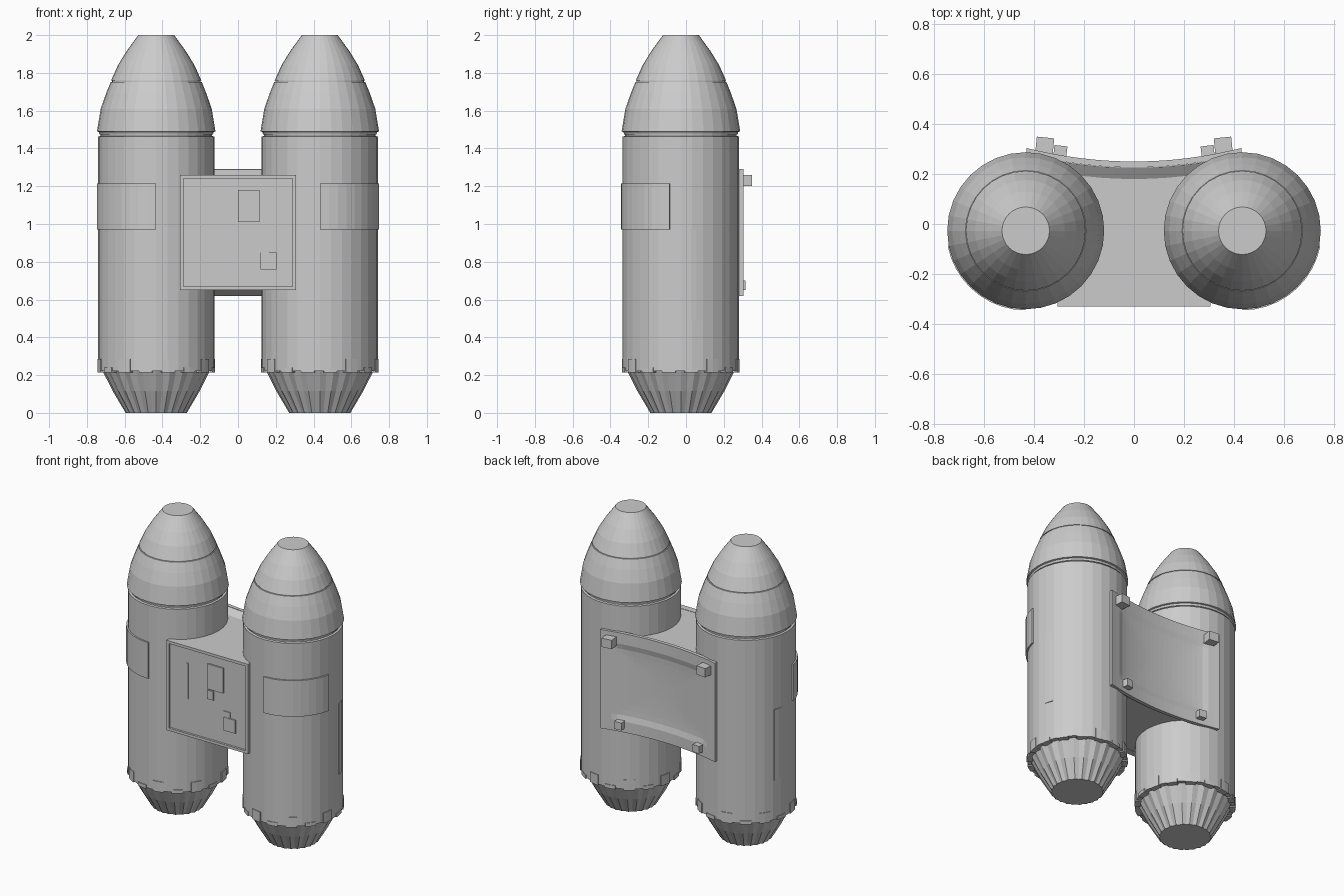
import bpy, bmesh
from math import sin, cos, pi, radians, atan, sqrt

if "Cube" in bpy.data.objects:
    bpy.data.objects.remove(bpy.data.objects["Cube"])

CX, CY, R = 0.433, -0.027, 0.308      # tank axis and radius


def finish(name, bm, smooth=None):
    bmesh.ops.recalc_face_normals(bm, faces=bm.faces)
    me = bpy.data.meshes.new(name)
    bm.to_mesh(me)
    bm.free()
    ob = bpy.data.objects.new(name, me)
    bpy.context.collection.objects.link(ob)
    if smooth:
        bpy.context.view_layer.objects.active = ob
        ob.select_set(True)
        bpy.ops.object.shade_smooth_by_angle(angle=radians(smooth))
        ob.select_set(False)
    return ob


def loft(name, rings, closed=True, smooth=None):
    """Skin a list of equal closed rings and cap both ends."""
    bm = bmesh.new()
    vs = [[bm.verts.new(p) for p in r] for r in rings]
    n = len(vs[0])
    for a, b in zip(vs, vs[1:]):
        for i in range(n):
            j = (i + 1) % n
            bm.faces.new((a[i], a[j], b[j], b[i]))
    bm.faces.new(vs[0])
    bm.faces.new(vs[-1])
    return finish(name, bm, smooth)


def lathe(name, side, profile, n=32, flute=0.0):
    rings = []
    for r, z in profile:
        rings.append([(side * CX + (r - flute * (i % 2)) * cos(2 * pi * i / n),
                       CY + (r - flute * (i % 2)) * sin(2 * pi * i / n), z) for i in range(n)])
    return loft(name, rings)


def arc_plate(name, side, a0, a1, z0, z1, r0, r1, n):
    """Curved plate on a tank; angles are for the right-hand tank."""
    rings = []
    for i in range(n + 1):
        a = radians(a0 + (a1 - a0) * i / n)
        rings.append([(side * (CX + r * cos(a)), CY + r * sin(a), z)
                      for r, z in ((r0, z0), (r1, z0), (r1, z1), (r0, z1))])
    return loft(name, rings)


def box(name, x0, x1, y0, y1, z0, z1, rot=0.0):
    bm = bmesh.new()
    bmesh.ops.create_cube(bm, size=1)
    bmesh.ops.scale(bm, vec=(x1 - x0, y1 - y0, z1 - z0), verts=bm.verts)
    ob = finish(name, bm)
    ob.location = ((x0 + x1) / 2, (y0 + y1) / 2, (z0 + z1) / 2)
    ob.rotation_euler.z = rot
    return ob


# Twin tanks
for s, tag in ((-1, "left"), (1, "right")):
    lathe(tag + "_tank_body", s, [(0.27, 0.222), (R, 0.222), (R, 1.463), (0.295, 1.466), (0.295, 1.49)])
    lathe(tag + "_nose_cone", s, [
        (0.29, 1.472), (0.30, 1.474), (0.304, 1.487), (0.314, 1.49), (0.294, 1.61), (0.266, 1.69),
        (0.241, 1.752), (0.235, 1.753), (0.235, 1.759), (0.239, 1.76), (0.203, 1.84), (0.157, 1.915), (0.095, 2.0)])
    lathe(tag + "_nozzle", s, [(0.162, 0.0), (0.23, 0.115), (0.285, 0.224)], n=48, flute=0.008)
    # clips around the lower rim
    for k in range(16):
        a = k * 22.5 + 4
        arc_plate(tag + "_rim_clip", s, a, a + 13, 0.215, 0.285 if k % 2 else 0.24, 0.27, R + 0.004, 2)
    # wrap-around label plate and slim side strip
    arc_plate(tag + "_side_patch", s, -90, -11, 0.97, 1.215, 0.29, 0.318, 9)
    arc_plate(tag + "_side_strip", s, 10, 21, 0.49, 0.97, 0.29, 0.311, 2)


def back_y(x):
    return 0.25 + 0.054 * (x / 0.43) ** 2


# Connecting body with flared back edges
loft("connector_body", [[(x, y, z) for y, z in (
    (-0.3, 0.652), (back_y(x) - 0.07, 0.652), (back_y(x) - 0.025, 0.622),
    (back_y(x) - 0.025, 1.288), (back_y(x) - 0.07, 1.258), (-0.3, 1.258))]
    for x in [-0.38 + 0.76 * i / 12 for i in range(13)]], smooth=30)


# Curved back plate with a shallow stepped dish
def dish(x, z):
    d = max(abs(x) / 0.34, abs(z - 0.955) / 0.25)
    if d >= 1:
        return 0.0
    return 0.005 + 0.010 * sqrt(1 - d * d)


NX, NZ = 24, 18
bm = bmesh.new()
front, rear = [], []
for i in range(NX + 1):
    x = -0.43 + 0.86 * i / NX
    zs = [0.62 + 0.67 * k / NZ for k in range(NZ + 1)]
    rear.append([bm.verts.new((x, back_y(x) - dish(x, z), z)) for z in zs])
    front.append([bm.verts.new((x, back_y(x) - 0.024, z)) for z in zs])
for g in (front, rear):
    for i in range(NX):
        for k in range(NZ):
            bm.faces.new((g[i][k], g[i + 1][k], g[i + 1][k + 1], g[i][k + 1]))
for i in range(NX):
    for k in (0, NZ):
        bm.faces.new((front[i][k], front[i + 1][k], rear[i + 1][k], rear[i][k]))
for k in range(NZ):
    for i in (0, NX):
        bm.faces.new((front[i][k], front[i][k + 1], rear[i][k + 1], rear[i][k]))
finish("back_plate", bm)

# Corner studs on the back plate
for s in (-1, 1):
    tilt = s * atan(2 * 0.054 * 0.35 / 0.43 ** 2) * 0.5
    box("upper_stud", s * 0.357 - 0.035, s * 0.357 + 0.035, 0.28, 0.346, 1.2, 1.26, tilt)
    box("lower_stud", s * 0.295 - 0.026, s * 0.295 + 0.026, 0.26, 0.313, 0.65, 0.7, tilt * 1.2)

# Front panel with recessed face
bm = bmesh.new()
bmesh.ops.create_cube(bm, size=1)
bmesh.ops.scale(bm, vec=(0.612, 0.045, 0.61), verts=bm.verts)
face = [f for f in bm.faces if f.normal.y < -0.9]
bmesh.ops.inset_region(bm, faces=face, thickness=0.026)
bmesh.ops.inset_region(bm, faces=face, thickness=0.0001, depth=-0.014)
panel = finish("front_panel", bm)
panel.location = (0, -0.3075, 0.955)

# Small raised details on the panel
box("panel_module", 0.0, 0.115, -0.327, -0.3, 1.01, 1.18)
box("panel_button", -0.005, 0.04, -0.323, -0.3, 0.94, 1.0)
box("panel_switch_box", 0.12, 0.205, -0.325, -0.3, 0.76, 0.85)
box("panel_switch", 0.115, 0.165, -0.322, -0.3, 0.85, 0.89)
box("panel_rail", -0.165, -0.15, -0.320, -0.3, 0.9, 1.14)
